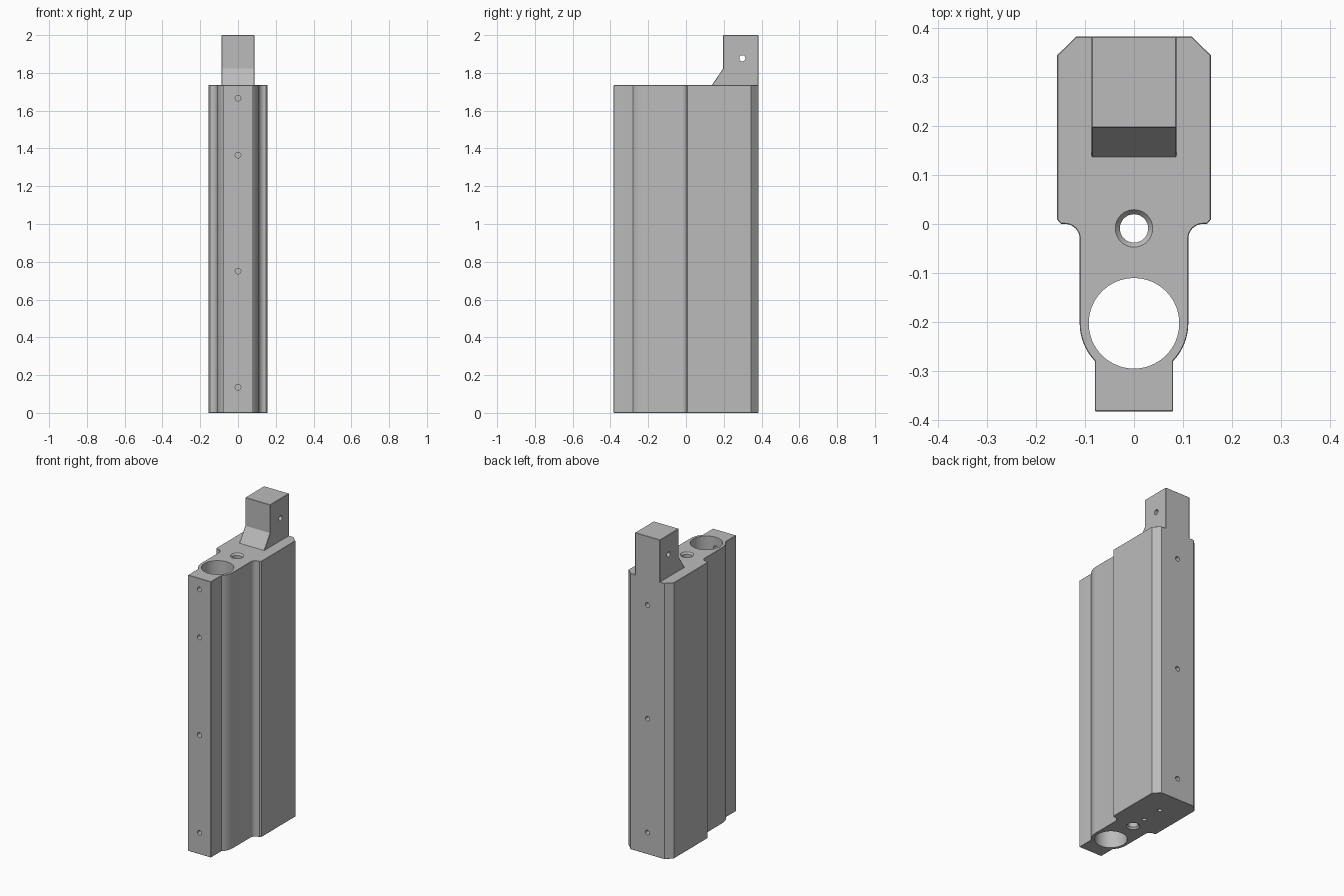
import bpy, bmesh, math
from mathutils import Matrix, Vector

cube = bpy.data.objects.get("Cube")
if cube:
    bpy.data.objects.remove(cube, do_unlink=True)

BODY_TOP = 1.735
BORE_Y = -0.203

grey = bpy.data.materials.new("satin_grey")
grey.use_nodes = True
grey.diffuse_color = (0.5, 0.5, 0.5, 1)
grey.node_tree.nodes["Principled BSDF"].inputs["Base Color"].default_value = (0.5, 0.5, 0.5, 1)


def add_object(name, bm):
    bmesh.ops.recalc_face_normals(bm, faces=bm.faces)
    mesh = bpy.data.meshes.new(name)
    bm.to_mesh(mesh)
    bm.free()
    mesh.materials.append(grey)
    obj = bpy.data.objects.new(name, mesh)
    bpy.context.collection.objects.link(obj)
    return obj


def extrude(name, points, direction):
    bm = bmesh.new()
    face = bm.faces.new([bm.verts.new(p) for p in points])
    new = bmesh.ops.extrude_face_region(bm, geom=[face])["geom"]
    moved = [v for v in new if isinstance(v, bmesh.types.BMVert)]
    bmesh.ops.translate(bm, verts=moved, vec=direction)
    return add_object(name, bm)


def arc(cx, cy, r, start, end, steps):
    angles = [math.radians(start + (end - start) * i / steps) for i in range(steps + 1)]
    return [(cx + r * math.cos(a), cy + r * math.sin(a)) for a in angles]


def add_bevel(obj, width, degrees):
    mod = obj.modifiers.new("edge_bevel", "BEVEL")
    mod.width = width
    mod.segments = 1
    mod.limit_method = "ANGLE"
    mod.angle_limit = math.radians(degrees)


def cone(bm, start, end, r1, r2, segments=32):
    start, end = Vector(start), Vector(end)
    axis = end - start
    turn = axis.to_track_quat("Z", "Y").to_matrix().to_4x4()
    bmesh.ops.create_cone(bm, cap_ends=True, segments=segments, radius1=r1, radius2=r2,
                          depth=axis.length,
                          matrix=Matrix.Translation((start + end) / 2) @ turn)


def cut(target, name, start, end, r1, r2=None, segments=32):
    bm = bmesh.new()
    cone(bm, start, end, r1, r1 if r2 is None else r2, segments)
    cutter = add_object(name, bm)
    cutter.hide_render = True
    cutter.hide_set(True)
    mod = target.modifiers.new(name, "BOOLEAN")
    mod.object = cutter
    mod.operation = "DIFFERENCE"
    mod.solver = "EXACT"


# Body outline: one half, then mirrored
half = [(0.08, -0.383), (0.08, -0.281)]
half += arc(0, BORE_Y, 0.111, -44, 0, 10)
half += arc(0.141, -0.03, 0.03, 180, 90, 8)
half += [(0.149, 0.0), (0.157, 0.009), (0.157, 0.345), (0.118, 0.383)]
outline = half + [(-x, y) for x, y in reversed(half)]
body = extrude("body", [(x, y, 0) for x, y in outline], (0, 0, BODY_TOP))
add_bevel(body, 0.003, 60)

# Main bore and the countersunk centre hole
cut(body, "bore_cutter", (0, BORE_Y, -0.1), (0, BORE_Y, 1.9), 0.0925, segments=64)
cut(body, "centre_hole_cutter", (0, -0.009, -0.1), (0, -0.009, 1.9), 0.029)
for name, end, side in (("top", BODY_TOP, 1), ("bottom", 0, -1)):
    cut(body, name + "_countersink_cutter", (0, -0.009, end - side * 0.012),
        (0, -0.009, end + side * 0.002), 0.028, 0.04)

# Screw holes along the front, the back and underneath
for i, z in enumerate((0.135, 0.75, 1.364, 1.666)):
    cut(body, f"front_screw_cutter_{i}", (0, -0.45, z), (0, BORE_Y, z), 0.015, segments=20)
for i, z in enumerate((0.136, 0.852, 1.567)):
    cut(body, f"back_screw_cutter_{i}", (0, 0.45, z), (0, 0.28, z), 0.015, segments=20)
for i, y in enumerate((0.09, 0.225)):
    cut(body, f"bottom_screw_cutter_{i}", (0, y, -0.1), (0, y, 0.1), 0.013, segments=20)

# Mounting tab with a sloped foot and a cross hole
side = [(0.383, BODY_TOP - 0.005), (0.383, 2), (0.196, 2), (0.196, 1.822),
        (0.137, BODY_TOP), (0.137, BODY_TOP - 0.005)]
tab = extrude("mounting_tab", [(-0.087, y, z) for y, z in side], (0.174, 0, 0))
add_bevel(tab, 0.002, 60)
cut(tab, "cross_hole_cutter", (-0.2, 0.298, 1.877), (0.2, 0.298, 1.877), 0.016, segments=24)

# Smooth the round walls, keep edges sharp
for obj in (body, tab):
    bpy.ops.object.select_all(action="DESELECT")
    bpy.context.view_layer.objects.active = obj
    obj.select_set(True)
    for mod in list(obj.modifiers):
        bpy.ops.object.modifier_apply(modifier=mod.name)
    bpy.ops.object.shade_smooth_by_angle(angle=math.radians(25))

# Remove the spent cutters
for obj in list(bpy.data.objects):
    if "_cutter" in obj.name:
        bpy.data.objects.remove(obj, do_unlink=True)
